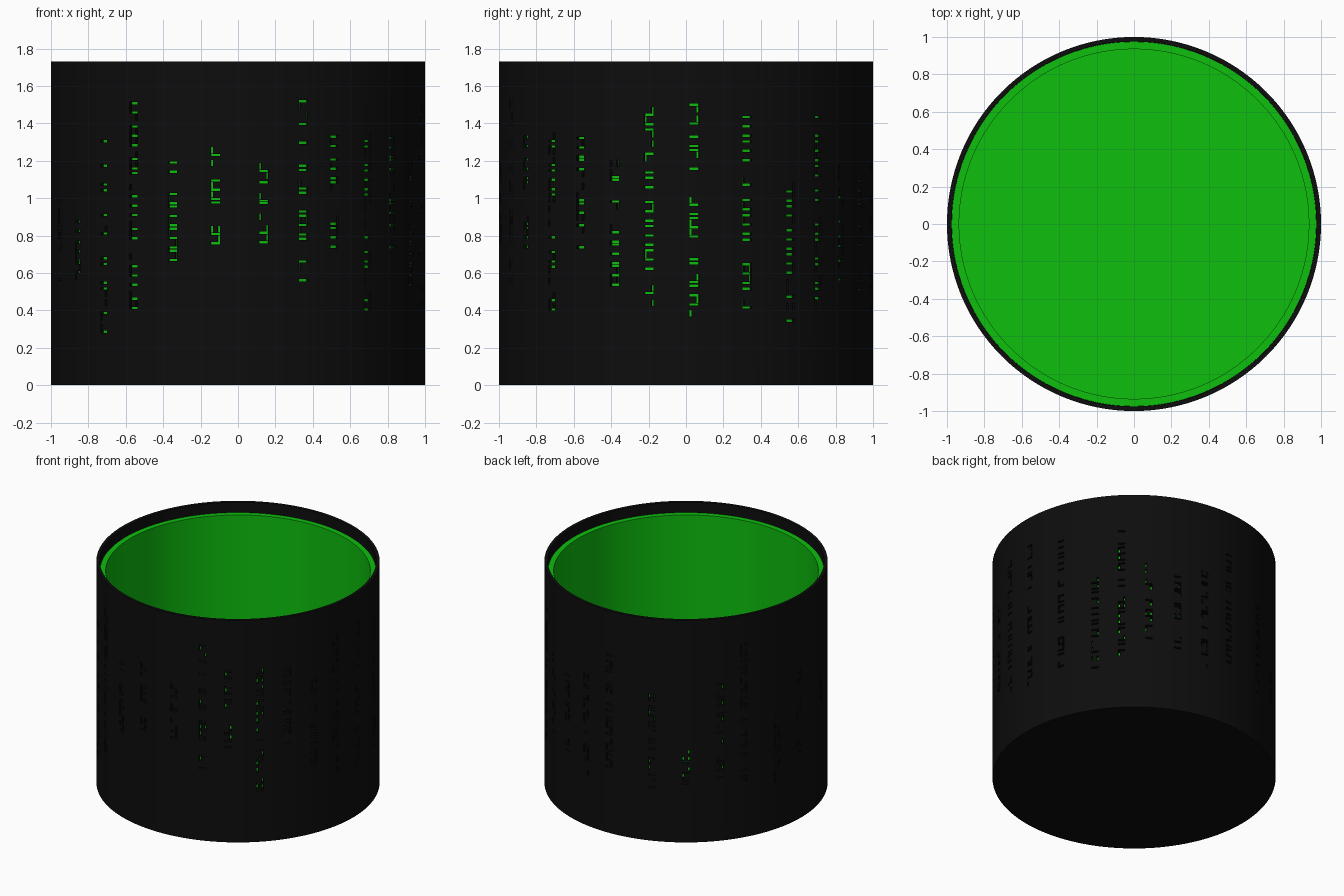
import bpy, bmesh, math, random
from mathutils import Matrix, Vector

if "Cube" in bpy.data.objects:
    bpy.data.objects.remove(bpy.data.objects["Cube"])

random.seed(7)
HEIGHT, SEGMENTS = 1.73, 128


def material(name, rgb):
    m = bpy.data.materials.new(name)
    m.diffuse_color = (*rgb, 1)
    m.use_nodes = True
    m.node_tree.nodes["Principled BSDF"].inputs["Base Color"].default_value = m.diffuse_color
    return m


def make_object(name, bm, mat=None):
    bmesh.ops.recalc_face_normals(bm, faces=bm.faces)
    mesh = bpy.data.meshes.new(name)
    bm.to_mesh(mesh)
    bm.free()
    ob = bpy.data.objects.new(name, mesh)
    bpy.context.collection.objects.link(ob)
    if mat:
        mesh.materials.append(mat)
    return ob


def lathe(name, profile, mat):
    """Solid of revolution; the profile starts and ends on the axis."""
    bm = bmesh.new()
    rings = []
    for r, z in profile:
        n = SEGMENTS if r else 1
        rings.append([bm.verts.new((r * math.cos(2 * math.pi * i / SEGMENTS),
                                    r * math.sin(2 * math.pi * i / SEGMENTS), z))
                      for i in range(n)])
    for a, b in zip(rings, rings[1:]):
        if len(a) == 1 or len(b) == 1:
            continue
        for i in range(SEGMENTS):
            j = (i + 1) % SEGMENTS
            bm.faces.new((a[i], a[j], b[j], b[i]))
    # flat caps close the two ends
    for ring, tip in ((rings[1], rings[0][0]), (rings[-2], rings[-1][0])):
        bm.verts.remove(tip)
        bm.faces.new(ring)
    return make_object(name, bm, mat)


def smooth(ob):
    bpy.ops.object.select_all(action='DESELECT')
    ob.select_set(True)
    bpy.context.view_layer.objects.active = ob
    bpy.ops.object.shade_smooth_by_angle(angle=math.radians(30))


black = material("black", (0.004, 0.004, 0.004))
green = material("bright green", (0.004, 0.52, 0.004))

# Black outer sleeve with a closed base
shell = lathe("outer_sleeve", [(0, 0), (1, 0), (1, HEIGHT), (0.976, HEIGHT),
                               (0.976, 0.055), (0, 0.055)], black)

# Green inner cup, its rim a little below the sleeve
cup = lathe("inner_cup", [(0, 0.056), (0.975, 0.056), (0.975, 1.65),
                          (0.935, 1.65), (0.935, 0.1), (0, 0.1)], green)

# Columns of small abstract marks: angle from the front, lowest and highest z
columns = [(-59, .55, .88), (-46, .27, 1.32), (-34, .40, 1.52), (-20.5, .61, 1.2),
           (-7, .75, 1.34), (8, .76, 1.2), (20.5, .55, 1.53), (31, .73, 1.34),
           (44, .39, 1.42), (55.5, .63, 1.33), (67.5, .53, 1.22), (78.5, .35, 1.51),
           (92.5, .30, 1.51), (109, .40, 1.45), (124, .33, 1.1), (135, .40, 1.45),
           (146, .55, 1.2), (158, .50, 1.1), (170, .38, 1.2), (-178, .5, 1.4),
           (-159, .40, 1.16), (-145, .34, .74), (-131, .48, 1.23), (-121, .41, 1.51),
           (-105, .34, .9), (-92, .5, 1.3), (-72, .45, 1.1)]

# Strokes of a mark: offset across, offset up, width, height, chance
T, W, H = 0.012, 0.05, 0.1
strokes = [(0, H / 2, W, T, .6), (0, 0, W, T, .45), (0, -H / 2, W, T, .6)]
for side in (-1, 1):
    for up in (-1, 1):
        strokes.append((side * (W - T) / 2, up * H / 4, T, H / 2 - T - 0.004, .28))

# Cutter made of all strokes, pointing outward through the sleeve
bm = bmesh.new()
for angle, low, high in columns:
    turn = Matrix.Rotation(math.radians(angle), 4, 'Z')
    count = max(1, round((high - low) / 0.125))
    for k in range(count):
        z = low + (k + 0.5) * (high - low) / count
        for dx, dz, w, h, chance in strokes:
            if random.random() < chance:
                place = turn @ Matrix.Translation(Vector((dx, -0.99, z + dz)))
                bmesh.ops.create_cube(bm, size=1,
                                      matrix=place @ Matrix.Diagonal((w, 0.08, h, 1)))
cutter = make_object("mark_cutter", bm)
cutter.hide_render = True

# Cut the marks so the green cup shows through
mod = shell.modifiers.new("marks", 'BOOLEAN')
mod.operation = 'DIFFERENCE'
mod.solver = 'MANIFOLD'
mod.object = cutter
bpy.context.view_layer.objects.active = shell
bpy.ops.object.modifier_apply(modifier=mod.name)
bpy.data.objects.remove(cutter)

smooth(shell)
smooth(cup)
